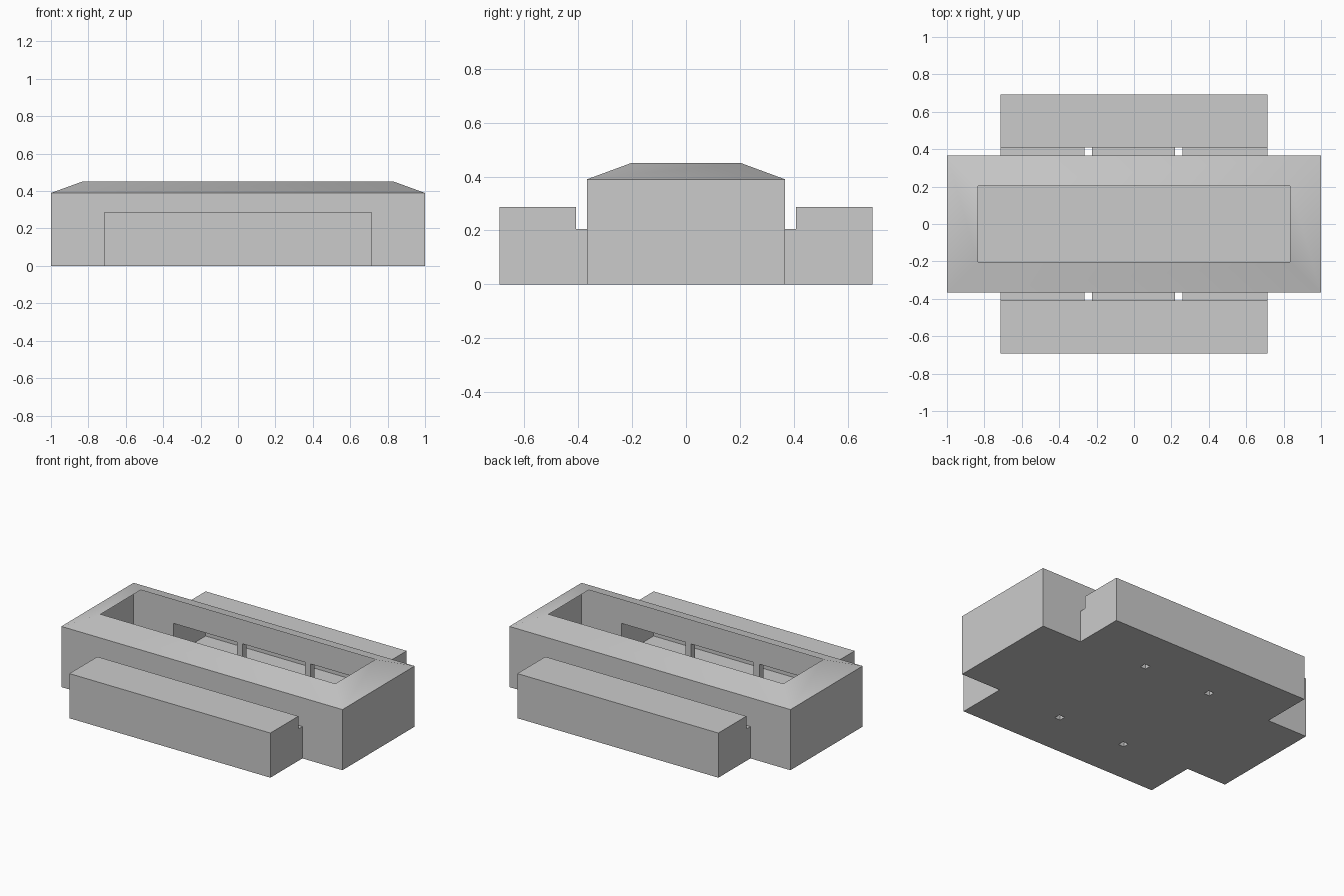
import bpy, bmesh

if "Cube" in bpy.data.objects:
    bpy.data.objects.remove(bpy.data.objects["Cube"])

# Plan grid and the height levels of the thin shell
XS = [-1.0, -0.715, -0.265, -0.225, 0.22, 0.26, 0.715, 1.0]
YS = [-0.692, -0.408, -0.367, 0.367, 0.408, 0.692]
LEDGE, BAY, EAVE, TOP = 0.205, 0.287, 0.39, 0.45
LEVELS = [0, LEDGE, BAY, EAVE]
NX, NY = len(XS) - 1, len(YS) - 1


def height(i, j):
    """Roof height of plan cell (i, j); 0 means empty."""
    if not (0 <= i < NX and 0 <= j < NY):
        return 0
    if j == 2:
        return EAVE                           # main body
    if i in (0, NX - 1):
        return 0                              # outside the side bays
    if j in (0, NY - 1):
        return BAY                            # side bays
    return 0 if i in (2, 4) else LEDGE        # ledge with two through slots


def face(bm, pts):
    return bm.faces.new([bm.verts.new(p) for p in pts])


def cell(i, j, z):
    return [(XS[i], YS[j], z), (XS[i + 1], YS[j], z),
            (XS[i + 1], YS[j + 1], z), (XS[i], YS[j + 1], z)]


def wall(bm, a, b, h_in, h_out):
    """Wall from a to b between two cells, only where their heights differ."""
    if h_in < h_out:
        a, b = b, a
    lo, hi = sorted((h_in, h_out))
    for z0, z1 in zip(LEVELS, LEVELS[1:]):
        if lo <= z0 and z1 <= hi:
            face(bm, [(*a, z0), (*b, z0), (*b, z1), (*a, z1)])


def finish(bm, name, dissolve=False):
    bmesh.ops.remove_doubles(bm, verts=bm.verts[:], dist=1e-5)
    if dissolve:
        bmesh.ops.dissolve_limit(bm, angle_limit=0.01,
                                 verts=bm.verts[:], edges=bm.edges[:])
    mesh = bpy.data.meshes.new(name)
    bm.to_mesh(mesh)
    bm.free()
    obj = bpy.data.objects.new(name, mesh)
    bpy.context.collection.objects.link(obj)
    return obj


# Floor plate with four slots
bm = bmesh.new()
for i in range(NX):
    for j in range(NY):
        if height(i, j):
            face(bm, cell(i, j, 0)[::-1])
finish(bm, "floor")

# Outer walls, bay roofs and inner windows
bm = bmesh.new()
for i in range(NX):
    for j in range(NY):
        if j != 2 and height(i, j):
            face(bm, cell(i, j, height(i, j)))
for i in range(NX + 1):
    for j in range(NY):
        wall(bm, (XS[i], YS[j]), (XS[i], YS[j + 1]), height(i - 1, j), height(i, j))
for i in range(NX):
    for j in range(NY + 1):
        wall(bm, (XS[i], YS[j]), (XS[i + 1], YS[j]), height(i, j), height(i, j - 1))
finish(bm, "walls_and_side_bays", dissolve=True)

# Sloping roof rim around the open top
bm = bmesh.new()
corners = [(-1, -1), (1, -1), (1, 1), (-1, 1)]
outer = [(sx, sy * 0.367, EAVE) for sx, sy in corners]
inner = [(sx * 0.835, sy * 0.204, TOP) for sx, sy in corners]
for k in range(4):
    n = (k + 1) % 4
    face(bm, [outer[k], outer[n], inner[n], inner[k]]).smooth = True
finish(bm, "roof_rim")
